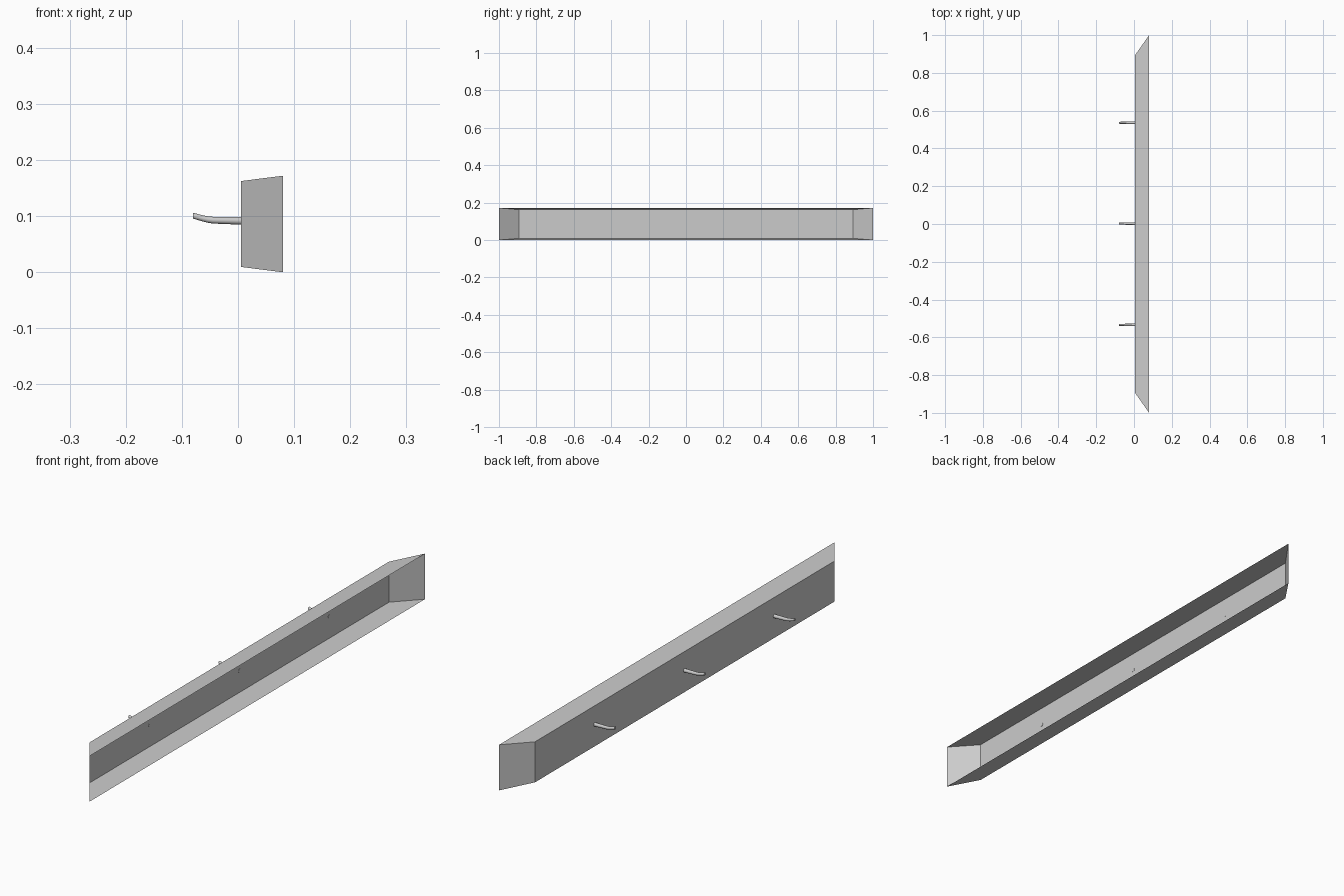
import bpy, bmesh, math

if "Cube" in bpy.data.objects:
    bpy.data.objects.remove(bpy.data.objects["Cube"])


def finish(bm, name):
    bmesh.ops.recalc_face_normals(bm, faces=bm.faces)
    mesh = bpy.data.meshes.new(name)
    bm.to_mesh(mesh)
    bm.free()
    obj = bpy.data.objects.new(name, mesh)
    bpy.context.collection.objects.link(obj)
    return obj


def loft(bm, rings):
    loops = [[bm.verts.new(p) for p in ring] for ring in rings]
    for a, b in zip(loops, loops[1:]):
        for i in range(len(a)):
            j = (i + 1) % len(a)
            bm.faces.new((a[i], a[j], b[j], b[i]))
    return loops


def rectangle(x, half_y, z0, z1):
    return [(x, -half_y, z0), (x, half_y, z0), (x, half_y, z1), (x, -half_y, z1)]


# Rail: thin flared tray, open towards +x, closed by its flat panel
bm = bmesh.new()
loops = loft(bm, [rectangle(0.08, 1.0, 0.0, 0.172),
                  rectangle(0.005, 0.893, 0.0095, 0.1625)])
bm.faces.new(loops[1])
finish(bm, "rail_tray")

# Pegs: tapered rods with an upturned tip (x, centre z, radius)
PROFILE = [(0.006, 0.0918, 0.0070), (-0.030, 0.0925, 0.0063),
           (-0.045, 0.0929, 0.0060), (-0.053, 0.0938, 0.0057),
           (-0.062, 0.0958, 0.0055), (-0.080, 0.1008, 0.0052)]
SIDES = 12
for label, y in (("front", -0.534), ("middle", 0.002), ("back", 0.536)):
    bm = bmesh.new()
    rings = []
    for x, z, r in PROFILE:
        angles = [2 * math.pi * i / SIDES for i in range(SIDES)]
        rings.append([(x, y + r * math.cos(a), z + r * math.sin(a)) for a in angles])
    loops = loft(bm, rings)
    bm.faces.new(loops[0])
    bm.faces.new(loops[-1])
    peg = finish(bm, "peg_" + label)
    bpy.ops.object.select_all(action='DESELECT')
    peg.select_set(True)
    bpy.context.view_layer.objects.active = peg
    bpy.ops.object.shade_smooth_by_angle(angle=math.radians(40))
